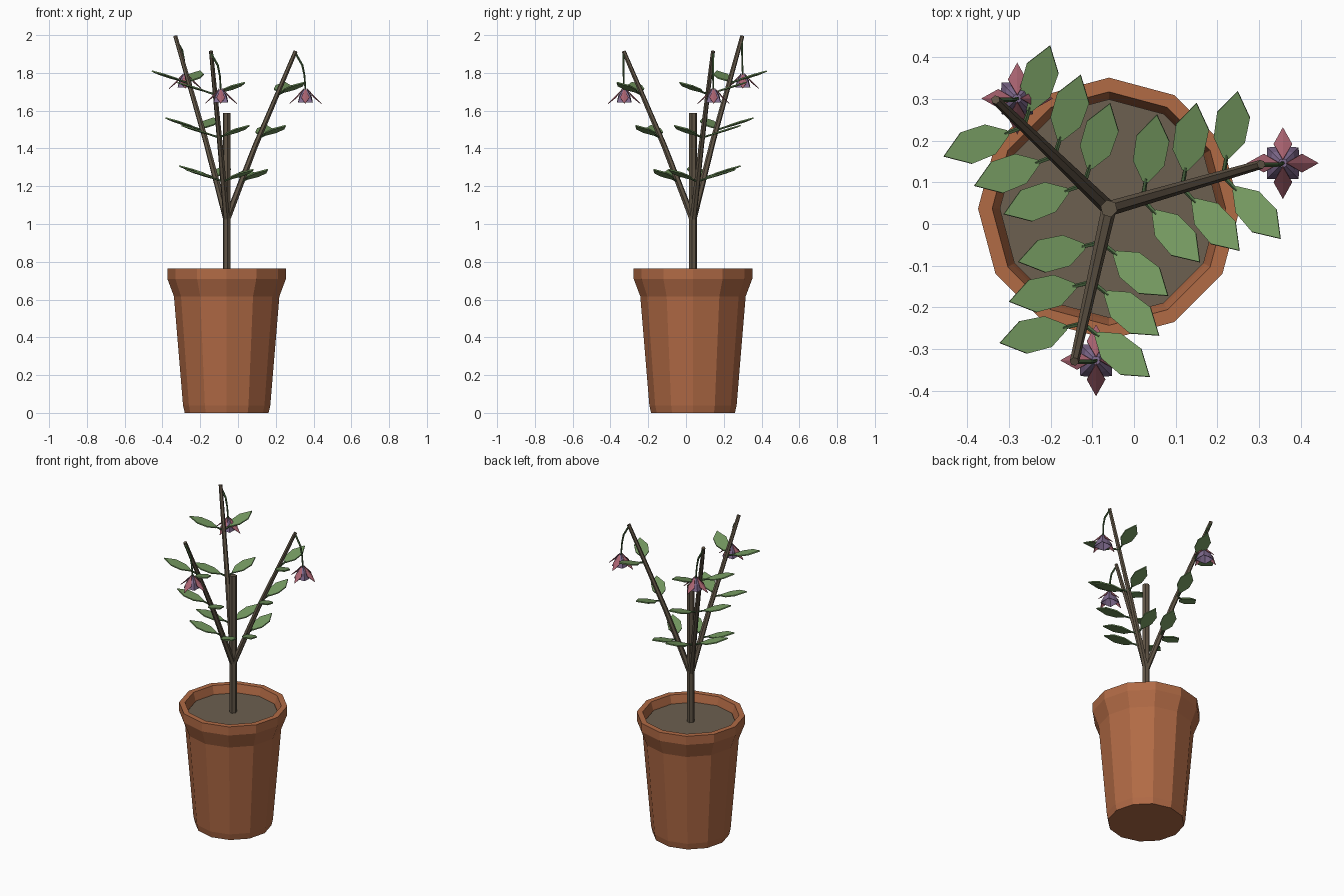
import bpy, bmesh, math
from mathutils import Vector

if "Cube" in bpy.data.objects:
    bpy.data.objects.remove(bpy.data.objects["Cube"])

CX, CY = -0.06, 0.037          # pot and stem axis


def material(name, rgb):
    m = bpy.data.materials.new(name)
    m.diffuse_color = (*rgb, 1)
    m.use_nodes = True
    m.node_tree.nodes["Principled BSDF"].inputs["Base Color"].default_value = m.diffuse_color
    return m


TERRACOTTA = material("terracotta", (0.44, 0.145, 0.06))
SOIL = material("soil", (0.15, 0.115, 0.08))
BARK = material("bark", (0.12, 0.092, 0.062))
LEAF = material("leaf green", (0.18, 0.325, 0.12))
STALK = material("stalk green", (0.07, 0.14, 0.053))
PINK = material("sepal pink", (0.40, 0.125, 0.165))
PURPLE = material("petal purple", (0.22, 0.15, 0.28))


def finish(name, bm, mat, thickness=0):
    bmesh.ops.recalc_face_normals(bm, faces=bm.faces)
    me = bpy.data.meshes.new(name)
    bm.to_mesh(me)
    bm.free()
    me.materials.append(mat)
    ob = bpy.data.objects.new(name, me)
    bpy.context.collection.objects.link(ob)
    if thickness:
        mod = ob.modifiers.new("thickness", "SOLIDIFY")
        mod.thickness = thickness
        mod.offset = 0
    return ob


def bridge(bm, a, b):
    n = len(a)
    for i in range(n):
        bm.faces.new((a[i], a[(i + 1) % n], b[(i + 1) % n], b[i]))


def lathe(name, profile, sides, mat):
    """Closed revolved shape, capped at both ends of the profile."""
    bm = bmesh.new()
    rings = [[bm.verts.new((CX + r * math.cos(math.tau * i / sides),
                            CY + r * math.sin(math.tau * i / sides), z))
              for i in range(sides)] for r, z in profile]
    for a, b in zip(rings, rings[1:]):
        bridge(bm, a, b)
    bm.faces.new(rings[0])
    bm.faces.new(rings[-1])
    return finish(name, bm, mat)


def tube(name, points, radii, sides, mat):
    bm = bmesh.new()
    pts = [Vector(p) for p in points]
    rings = []
    for i, p in enumerate(pts):
        d = (pts[min(i + 1, len(pts) - 1)] - pts[max(i - 1, 0)]).normalized()
        u = d.cross(Vector((0.3, 1, 0.1))).normalized()
        v = d.cross(u)
        rings.append([bm.verts.new(p + radii[i] * (u * math.cos(math.tau * k / sides)
                                                   + v * math.sin(math.tau * k / sides)))
                      for k in range(sides)])
    for a, b in zip(rings, rings[1:]):
        bridge(bm, a, b)
    bm.faces.new(rings[0])
    bm.faces.new(rings[-1])
    return finish(name, bm, mat)


def leaf(name, node, angle):
    """Short stalk and pointed flat blade that rises outwards."""
    out = Vector((math.cos(angle), math.sin(angle), 0.31))
    side = Vector((-math.sin(angle), math.cos(angle), 0))
    base = node + out * 0.042
    tube(name + "_stalk", [node, base + out * 0.008], [0.006, 0.005], 5, STALK)
    half = [(0, 0.007), (0.045, 0.038), (0.105, 0.040), (0.163, 0)]
    outline = half + [(u, -w) for u, w in half[2::-1]]
    bm = bmesh.new()
    bm.faces.new([bm.verts.new(base + out * u + side * w) for u, w in outline])
    finish(name, bm, LEAF, 0.007)


def flower(name, top):
    # Purple bell with a scalloped rim
    bm = bmesh.new()
    rings = []
    for r_point, r_dip, z in ((0.010, 0.010, 0), (0.034, 0.030, -0.03), (0.052, 0.038, -0.068)):
        rings.append([])
        for i in range(8):
            a = math.tau * i / 8
            r = r_point if i % 2 else r_dip
            rings[-1].append(bm.verts.new(top + Vector((r * math.cos(a), r * math.sin(a), z))))
    bridge(bm, rings[0], rings[1])
    bridge(bm, rings[1], rings[2])
    bm.faces.new(rings[0])
    finish(name + "_bell", bm, PURPLE, 0.003)
    # Four pointed pink sepals
    bm = bmesh.new()
    for k in range(4):
        a = math.tau * k / 4
        out = Vector((math.cos(a), math.sin(a), 0))
        side = Vector((-math.sin(a), math.cos(a), 0))
        p = [bm.verts.new(top + out * r + side * w + Vector((0, 0, z)))
             for r, w, z in ((0.008, 0, 0.006), (0.045, 0.022, -0.042),
                             (0.085, 0, -0.074), (0.045, -0.022, -0.042), (0.047, 0, -0.036))]
        for i in range(4):
            bm.faces.new((p[i], p[(i + 1) % 4], p[4]))
    finish(name + "_sepals", bm, PINK, 0.003)


# Pot with flared rim, and soil
lathe("pot", [(0.222, 0), (0.231, 0.04), (0.279, 0.617), (0.314, 0.71), (0.314, 0.765),
              (0.28, 0.765), (0.268, 0.72), (0.262, 0.69)], 12, TERRACOTTA)
lathe("soil", [(0.262, 0.69), (0.262, 0.715)], 12, SOIL)

# Main stem
tube("stem", [(CX, CY, 0.70), (CX, CY, 1.587)], [0.021, 0.021], 6, BARK)

# Three branches, each with three leaf pairs and one hanging flower
START = Vector((CX, CY, 1.02))
tips = {"right": (0.305, 0.143, 1.915), "front": (-0.143, -0.33, 1.915),
        "back": (-0.332, 0.298, 1.995)}
for key, tip in tips.items():
    tip = Vector(tip)
    span = tip - START
    flat = Vector((span.x, span.y, 0))
    knee = START + flat * 0.41 + Vector((0, 0, span.z * 0.435))
    tube(key + "_branch", [START, knee, tip], [0.018, 0.015, 0.011], 6, BARK)
    heading = math.atan2(span.y, span.x)
    for i, (h, v) in enumerate(((0.22, 0.235), (0.48, 0.495), (0.75, 0.75))):
        node = START + flat * h + Vector((0, 0, span.z * v - 0.005))
        for s, word in ((1, "left"), (-1, "right")):
            leaf(f"{key}_leaf_{word}_{i + 1}", node, heading + s * math.radians(64))
    hang = [tip + Vector(o) for o in ((-0.004, 0, -0.005), (0.036, 0, -0.075),
                                      (0.047, 0, -0.13), (0.052, 0.003, -0.21))]
    tube(key + "_flower_stalk", hang, [0.006, 0.006, 0.005, 0.005], 5, STALK)
    flower(key + "_flower", hang[-1] + Vector((0, 0, 0.006)))
